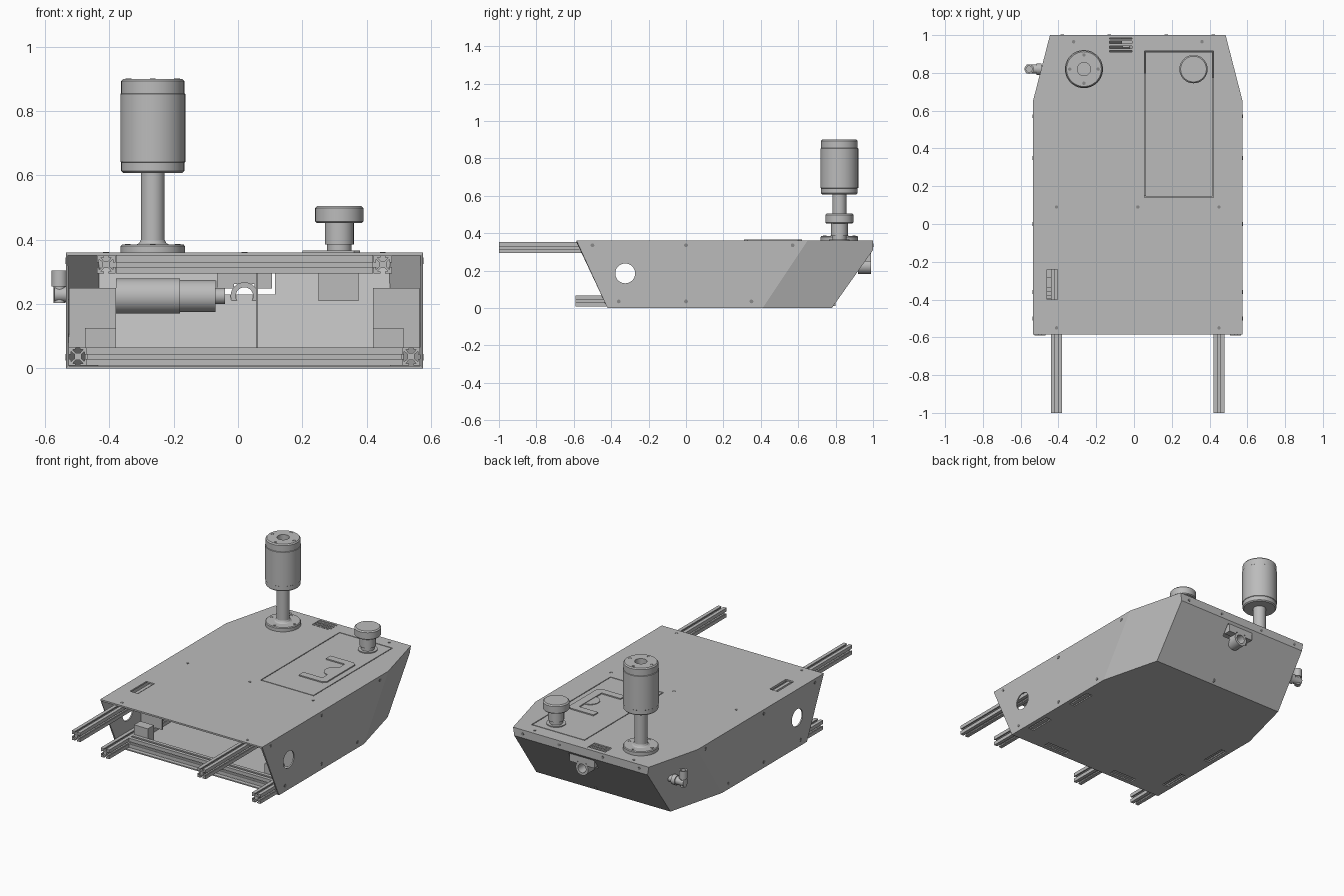
import bpy, bmesh, math
from mathutils import Matrix, Vector

if "Cube" in bpy.data.objects:
    bpy.data.objects.remove(bpy.data.objects["Cube"])

CX = 0.02            # hull centre line
TOP = 0.36           # deck height


def material(name, value):
    m = bpy.data.materials.new(name)
    m.use_nodes = True
    colour = (value, value, value, 1)
    m.diffuse_color = colour
    m.node_tree.nodes["Principled BSDF"].inputs["Base Color"].default_value = colour
    return m


GREY = material("metal_grey", 0.5)
DARK = material("screw_grey", 0.25)


def finish(name, bm, mat=GREY, smooth=True):
    me = bpy.data.meshes.new(name)
    bm.to_mesh(me)
    bm.free()
    ob = bpy.data.objects.new(name, me)
    bpy.context.collection.objects.link(ob)
    me.materials.append(mat)
    bpy.ops.object.select_all(action='DESELECT')
    ob.select_set(True)
    bpy.context.view_layer.objects.active = ob
    if smooth:
        bpy.ops.object.shade_smooth_by_angle(angle=math.radians(30))
    return ob


def add_box(bm, x, y, z):
    size = Vector((x[1] - x[0], y[1] - y[0], z[1] - z[0]))
    mid = Vector((x[0] + x[1], y[0] + y[1], z[0] + z[1])) / 2
    bmesh.ops.create_cube(bm, size=1, matrix=Matrix.Translation(mid) @ Matrix.Diagonal(size).to_4x4())


def turn(axis):
    return Vector((0, 0, 1)).rotation_difference(Vector(axis)).to_matrix().to_4x4()


def add_cyl(bm, loc, r, depth, axis=(0, 0, 1), n=32):
    bmesh.ops.create_cone(bm, cap_ends=True, segments=n, radius1=r, radius2=r, depth=depth,
                          matrix=Matrix.Translation(loc) @ turn(axis))


def box(name, x, y, z):
    bm = bmesh.new()
    add_box(bm, x, y, z)
    return finish(name, bm, smooth=False)


def lathe(name, loc, profile, axis=(0, 0, 1), n=48):
    bm = bmesh.new()
    vs = [bm.verts.new((r, 0, z)) for r, z in profile]
    es = [bm.edges.new(p) for p in zip(vs, vs[1:])]
    bmesh.ops.spin(bm, geom=vs + es, cent=(0, 0, 0), axis=(0, 0, 1),
                   angle=math.tau, steps=n, use_duplicate=False)
    bmesh.ops.remove_doubles(bm, verts=bm.verts, dist=1e-5)
    bmesh.ops.recalc_face_normals(bm, faces=bm.faces)
    bm.transform(Matrix.Translation(loc) @ turn(axis))
    return finish(name, bm)


def prism(name, pts, depth, matrix):
    bm = bmesh.new()
    face = bm.faces.new([bm.verts.new((a, b, 0)) for a, b in pts])
    new = bmesh.ops.extrude_face_region(bm, geom=[face])["geom"]
    bmesh.ops.translate(bm, vec=(0, 0, depth), verts=[v for v in new if isinstance(v, bmesh.types.BMVert)])
    bmesh.ops.recalc_face_normals(bm, faces=bm.faces)
    bm.transform(matrix)
    return finish(name, bm, smooth=False)


# Hull shell: deck, floor, side walls, angled cheeks, nose and lip, open at the front
bm = bmesh.new()
half = [(.555, -.585, TOP), (.555, .65, TOP), (.465, 1, TOP), (.4565, 1, .31),
        (.46, .78, 0), (.555, .41, 0), (.555, -.42, 0)]
R = [bm.verts.new((CX + x, y, z)) for x, y, z in half]
L = [bm.verts.new((CX - x, y, z)) for x, y, z in half]
bm.faces.new(R[:3] + L[2::-1])
bm.faces.new(R[4:] + L[:3:-1])
bm.faces.new((R[2], L[2], L[3], R[3]))
bm.faces.new((R[3], L[3], L[4], R[4]))
for s in (R, L):
    bm.faces.new((s[0], s[1], s[5], s[6]))
    bm.faces.new((s[1], s[2], s[3], s[4], s[5]))
bmesh.ops.recalc_face_normals(bm, faces=bm.faces)
bm.faces.ensure_lookup_table()
if bm.faces[0].normal.z < 0:
    bmesh.ops.reverse_faces(bm, faces=bm.faces)
hull = finish("hull_shell", bm, smooth=False)
solid = hull.modifiers.new("thickness", 'SOLIDIFY')
solid.thickness, solid.offset, solid.use_even_offset = 0.008, -1, True

# Openings: side holes, hatch, vent, deck slot, nose notch and floor slots
bm = bmesh.new()
add_cyl(bm, (CX, -.325, .185), .053, 1.5, (1, 0, 0), 48)
add_box(bm, (.055, .42), (.14, .915), (.34, .38))
add_box(bm, (-.13, -.01), (.91, .985), (.34, .38))
add_box(bm, (-.46, -.405), (-.4, -.24), (.34, .38))
add_box(bm, (-.06, .115), (.9, 1.05), (.23, .295))
for s in (-1, 1):
    for y in (-.22, .15):
        add_box(bm, (CX + s * .51 - .02, CX + s * .51 + .02), (y - .08, y + .08), (-.02, .02))
    add_box(bm, (CX + s * .25 - .08, CX + s * .25 + .08), (-.395, -.355), (-.02, .02))
cutter = finish("opening_cutter", bm, smooth=False)
cutter.hide_render = True
cut = hull.modifiers.new("openings", 'BOOLEAN')
cut.operation, cut.solver, cut.object = 'DIFFERENCE', 'EXACT', cutter
bpy.context.view_layer.objects.active = hull
for name in ("thickness", "openings"):
    bpy.ops.object.modifier_apply(modifier=name)
bpy.data.objects.remove(cutter)

# Slotted frame rails
h, lip, slot, wide, core = .0285, .007, .007, .016, .011
side = [(h, -slot), (h - lip, -slot), (h - lip, -wide), (core, -.007), (core, .007),
        (h - lip, wide), (h - lip, slot), (h, slot), (h, h)]
rail_profile = []
for k in range(4):
    c, s = (1, 0, -1, 0)[k], (0, 1, 0, -1)[k]
    rail_profile += [(c * a - s * b, s * a + c * b) for a, b in side]


def rail(name, start, length, axis):
    prism(name, rail_profile, length, Matrix.Translation(start) @ turn(axis))


for s, word in ((-1, "right"), (1, "left")):
    rail(word + "_top_rail", (CX + s * .43, -1, .323), 1.9, (0, 1, 0))
    rail(word + "_bottom_rail", (CX + s * .518, -.59, .037), .98, (0, 1, 0))
    # Corner brackets and inner plates
    box(word + "_corner_bracket", sorted((CX + s * .4, CX + s * .495)), (-.34, -.28), (.01, .125))
    box(word + "_inner_plate", sorted((CX + s * .4, CX + s * .545)), (-.2, -.19), (.065, .25))
rail("front_cross_rail", (CX - .49, -.368, .037), .98, (1, 0, 0))
rail("top_cross_rail", (CX - .4, -.1, .323), .8, (1, 0, 0))

# Hatch, handle and vent bars
box("hatch", (.06, .415), (.145, .91), (.352, TOP))
grip = [(.2, .62), (.36, .62), (.38, .6), (.38, .33), (.36, .31), (.2, .31),
        (.2, .355), (.33, .355), (.33, .575), (.2, .575)]
prism("hatch_handle", grip, .007, Matrix.Translation((0, 0, TOP)))
arc = [(.33 - .055 * math.sin(a), .465 + .055 * math.cos(a))
       for a in (math.pi * i / 16 for i in range(17))]
prism("handle_catch", arc, .004, Matrix.Translation((0, 0, TOP)))
for i in range(3):
    box("vent_bar", (-.13, -.01), (.918 + i * .025, .93 + i * .025), (.345, .357))

# Mast with its flange and round housing
MX, MY = -.265, .82
lathe("mast_flange", (MX, MY, 0), [(0, TOP), (.1, TOP), (.1, .38), (.096, .385), (.05, .385),
                                   (.042, .39), (.037, .4), (0, .4)])
lathe("mast_post", (MX, MY, 0), [(0, .38), (.037, .38), (.037, .615), (0, .615)])
lathe("mast_housing", (MX, MY, 0),
      [(0, .608), (.092, .608), (.098, .614), (.098, .64), (.101, .642), (.101, .853),
       (.098, .855), (.098, .893), (.092, .9), (.035, .9), (.035, .86), (0, .86)])

# Push knob
lathe("knob", (.315, .82, 0), [(0, TOP), (.055, TOP), (.055, .366), (.038, .366), (.038, .386),
                               (.045, .386), (.045, .452), (.07, .452), (.075, .457),
                               (.075, .498), (.068, .505), (0, .505)])
box("knob_body", (.25, .375), (.76, .885), (.21, .352))

# Elbow connector on the right cheek
lathe("elbow_stub", (-.555, .82, .23), [(0, -.015), (.024, -.015), (.024, .04), (.03, .04),
                                        (.03, .065), (.02, .065), (.02, .1), (0, .1)], (1, 0, 0), 24)
lathe("elbow_riser", (-.555, .82, 0), [(0, .203), (.018, .203), (.018, .255), (.025, .255),
                                       (.025, .305), (.016, .305), (.016, .28), (0, .28)], n=24)

# Nose bracket with a bored ring
lathe("nose_ring", (CX, .92, .225), [(.027, 0), (.043, 0), (.043, .07), (.027, .07), (.027, 0)],
      (0, 1, 0), 32)
for s in (-1, 1):
    box("nose_bracket_arm", sorted((CX + s * .032, CX + s * .085)), (.945, .99), (.248, .3))
box("nose_bracket_web", (CX - .04, CX + .04), (.945, .99), (.262, .3))

# Inner drive and divider
lathe("drive_motor", (-.38, .55, .225), [(0, 0), (.055, 0), (.055, .2), (.05, .2), (.05, .31),
                                         (.025, .31), (.025, .34), (0, .34)], (1, 0, 0))
box("inner_divider", (.056, .062), (.15, .8), (.01, .35))

# Screws on the deck, sides, lip, flange and housing
bm = bmesh.new()
deck = [(-.32, .965), (.36, .965)] + [(x, y) for x in (-.41, .45) for y in (.09, -.55)] + [(CX, .09)]
for x, y in deck:
    add_cyl(bm, (x, y, TOP), .009, .004, n=16)
for s in (-1, 1):
    for y, z in ((-.5, .335), (0, .335), (.57, .335), (-.36, .035), (0, .035), (.35, .035)):
        add_cyl(bm, (CX + s * .555, y, z), .01, .004, (1, 0, 0), 16)
    for x in (.15, .4):
        add_cyl(bm, (CX + s * x, 1, .335), .009, .004, (0, 1, 0), 16)
for k in range(4):
    a = k * math.pi / 2
    for r, z in ((.078, .385), (.075, .9)):
        add_cyl(bm, (MX + r * math.cos(a), MY + r * math.sin(a), z), .009, .003, n=16)
finish("screws", bm, DARK)
